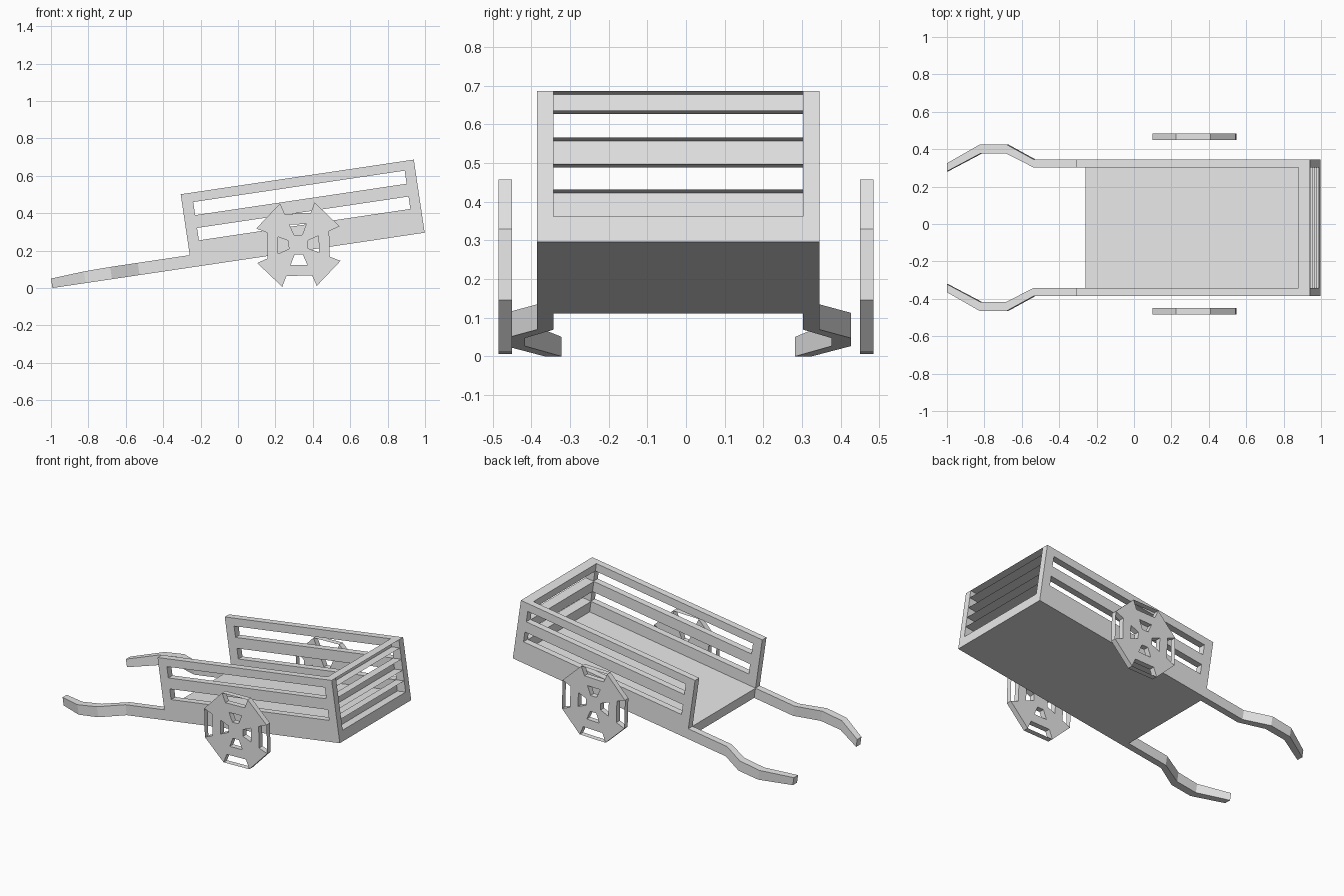
import bpy, bmesh, math
from mathutils import Matrix, Vector

if "Cube" in bpy.data.objects:
    bpy.data.objects.remove(bpy.data.objects["Cube"])

grey = bpy.data.materials.new("plain_grey")
grey.use_nodes = True
grey.diffuse_color = (0.8, 0.8, 0.8, 1)
grey.node_tree.nodes["Principled BSDF"].inputs["Base Color"].default_value = (0.8, 0.8, 0.8, 1)

# The cart bed leans: local x runs along the bed, z up from its underside
TILT = Matrix.Translation((0.998, -0.02, 0.296)) @ Matrix.Rotation(-math.radians(8.45), 4, 'Y')
BED, INNER, OUTER = 1.26, 0.322, 0.365
LEVELS = [0, 0.066, 0.137, 0.204, 0.273, 0.344, 0.395]
END = 0.06


def finish(bm, name, matrix):
    bm.transform(matrix)
    mesh = bpy.data.meshes.new(name)
    bm.to_mesh(mesh)
    bm.free()
    mesh.materials.append(grey)
    obj = bpy.data.objects.new(name, mesh)
    bpy.context.collection.objects.link(obj)
    return obj


def plate(cells, y0, y1):
    """Extrude flat cells of (x, z) corners from y0 to y1 as one solid."""
    bm = bmesh.new()
    for cell in cells:
        bm.faces.new([bm.verts.new((x, y0, z)) for x, z in cell])
    bmesh.ops.remove_doubles(bm, verts=bm.verts, dist=0.0005)
    out = bmesh.ops.extrude_face_region(bm, geom=bm.faces[:], use_keep_orig=True)
    moved = [g for g in out["geom"] if isinstance(g, bmesh.types.BMVert)]
    bmesh.ops.translate(bm, verts=moved, vec=(0, y1 - y0, 0))
    bmesh.ops.recalc_face_normals(bm, faces=bm.faces)
    return bm


def rect(x0, x1, z0, z1):
    return [(x0, z0), (x1, z0), (x1, z1), (x0, z1)]


# Slatted sides, each with two long slots
columns = [-BED, -1.2, -0.057, 0]
side_cells = [rect(columns[i], columns[i + 1], LEVELS[j], LEVELS[j + 1])
              for i in range(3) for j in range(6) if not (i == 1 and j in (2, 4))]
for name, sign in (("back", 1), ("front", -1)):
    finish(plate(side_cells, sign * INNER, sign * OUTER), name + "_side", TILT)

# Floor slab
finish(plate([rect(-BED, 0, 0, LEVELS[1])], -INNER, INNER), "floor", TILT)

# End gate slats: channels open on their outer side
for i, j in enumerate((1, 3, 5)):
    bm = plate([rect(-END, 0, LEVELS[j], LEVELS[j + 1])], -INNER, INNER)
    bm.normal_update()
    bmesh.ops.delete(bm, geom=[f for f in bm.faces if f.normal.x > 0.9], context='FACES')
    finish(bm, f"gate_slat_{i + 1}", TILT)

# Bent handles: position, inner and outer offset, height
stations = [(-BED, INNER, OUTER, 0.066), (-1.541, INNER, OUTER, 0.066),
            (-1.69, 0.396, 0.446, 0.066), (-1.832, 0.396, 0.446, 0.063),
            (-2.012, 0.302, 0.345, 0.051)]
for name, sign in (("back", 1), ("front", -1)):
    bm = bmesh.new()
    rings = [[bm.verts.new((x, sign * y, z)) for y, z in ((a, 0), (b, 0), (b, h), (a, h))]
             for x, a, b, h in stations]
    for r, q in zip(rings, rings[1:]):
        for k in range(4):
            bm.faces.new((r[k], r[k - 1], q[k - 1], q[k]))
    bm.faces.new(rings[-1])
    bmesh.ops.recalc_face_normals(bm, faces=bm.faces)
    finish(bm, name + "_handle", TILT)

# Eight-sided wheels: rings of sectors, with windows cut in every other sector
apothems = [0.052, 0.109, 0.166, 0.223]


def corner(a, k):
    r, angle = a / math.cos(math.pi / 8), (k - 0.5) * math.pi / 4
    return r * math.cos(angle), r * math.sin(angle)


wheel_cells = [[corner(apothems[0], k) for k in range(8)]]
for j in range(3):
    for k in range(8):
        if k % 2 or j == 1:
            a, b = apothems[j], apothems[j + 1]
            wheel_cells.append([corner(a, k), corner(b, k), corner(b, k + 1), corner(a, k + 1)])
for name, sign in (("back", 1), ("front", -1)):
    bm = plate(wheel_cells, sign * 0.45, sign * 0.485)
    # Thin rim strips close the outer windows
    for k in range(0, 8, 2):
        (x0, z0), (x1, z1) = corner(apothems[3], k), corner(apothems[3], k + 1)
        bm.faces.new([bm.verts.new(p) for p in ((x0, 0.45 * sign, z0), (x1, 0.45 * sign, z1),
                                                (x1, 0.485 * sign, z1), (x0, 0.485 * sign, z0))])
        bm.faces.ensure_lookup_table()
        strip = bm.faces[-1]
        strip.normal_update()
        if strip.normal.dot(Vector((x0 + x1, 0, z0 + z1))) < 0:
            strip.normal_flip()
    finish(bm, name + "_wheel",
           Matrix.Translation((0.323, 0, 0.232)) @ Matrix.Rotation(-math.radians(1.5), 4, 'Y'))
